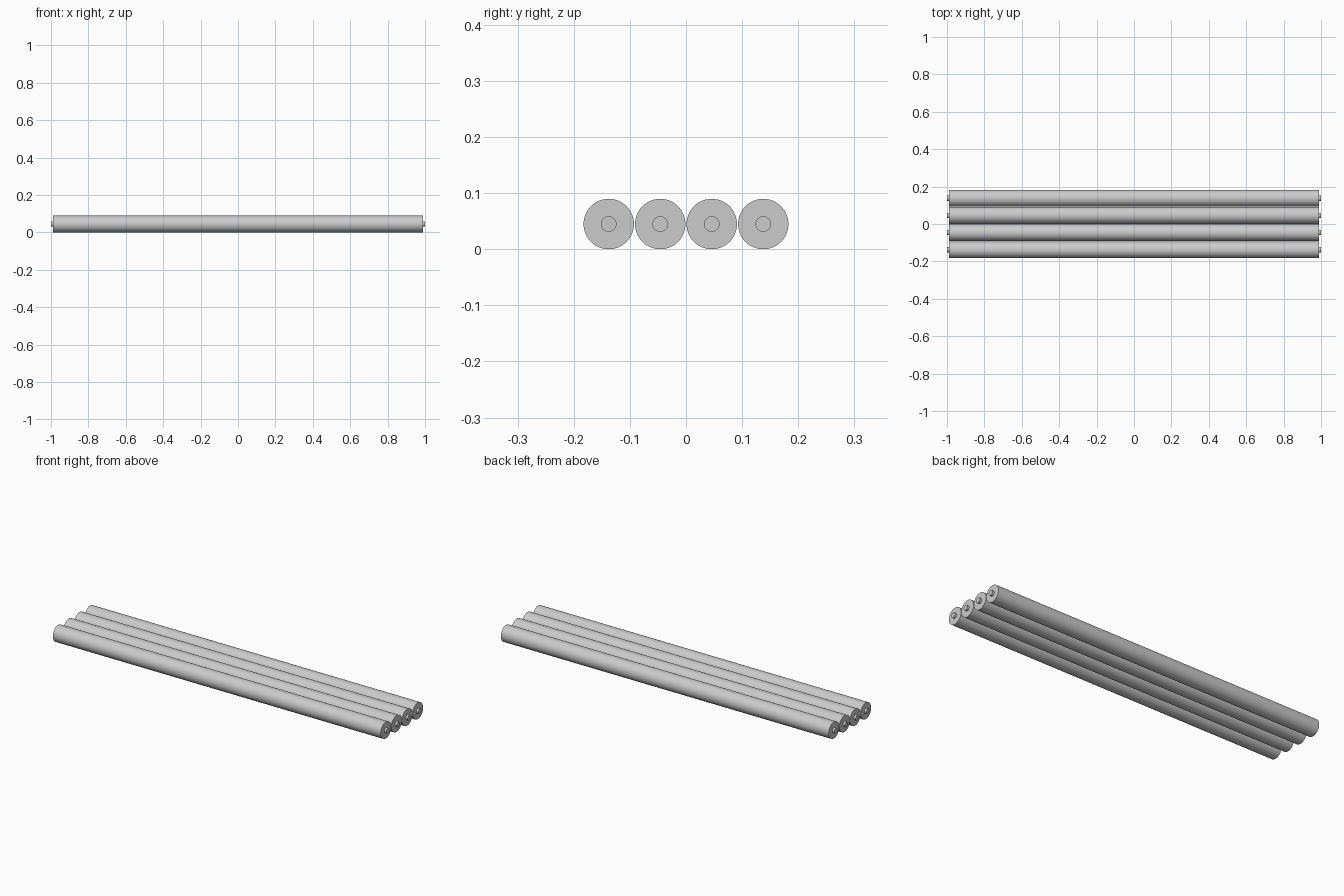
import bpy, bmesh, math
from mathutils import Matrix, Vector

if "Cube" in bpy.data.objects:
    bpy.data.objects.remove(bpy.data.objects["Cube"])

RADIUS, PIN_RADIUS = 0.0449, 0.0138
BODY_END, PIN_END = 0.988, 1.0
SPACING, SIDES = 0.0918, 64

# Stepped half-section of one roller: pin, shoulder, long body, shoulder, pin
PROFILE = [(-PIN_END, 0), (-PIN_END, PIN_RADIUS), (-BODY_END, PIN_RADIUS),
           (-BODY_END, RADIUS), (BODY_END, RADIUS), (BODY_END, PIN_RADIUS),
           (PIN_END, PIN_RADIUS), (PIN_END, 0)]


def roller_mesh():
    """Spin the profile around the x axis."""
    bm = bmesh.new()
    verts = [bm.verts.new((x, 0, r)) for x, r in PROFILE]
    edges = [bm.edges.new(pair) for pair in zip(verts, verts[1:])]
    bmesh.ops.spin(bm, geom=verts + edges, cent=(0, 0, 0), axis=(1, 0, 0),
                   angle=math.tau, steps=SIDES, use_duplicate=False)
    bmesh.ops.remove_doubles(bm, verts=bm.verts, dist=1e-5)
    bmesh.ops.recalc_face_normals(bm, faces=bm.faces)
    mesh = bpy.data.meshes.new("roller")
    bm.to_mesh(mesh)
    bm.free()
    return mesh


# Four identical rollers lying side by side
mesh = roller_mesh()
for i in range(4):
    roller = bpy.data.objects.new(f"roller_{i + 1}", mesh)
    roller.location = (0, (i - 1.5) * SPACING, RADIUS)
    bpy.context.collection.objects.link(roller)

# Smooth barrels with crisp end faces
bpy.context.view_layer.objects.active = roller
roller.select_set(True)
bpy.ops.object.shade_smooth_by_angle(angle=math.radians(30))
